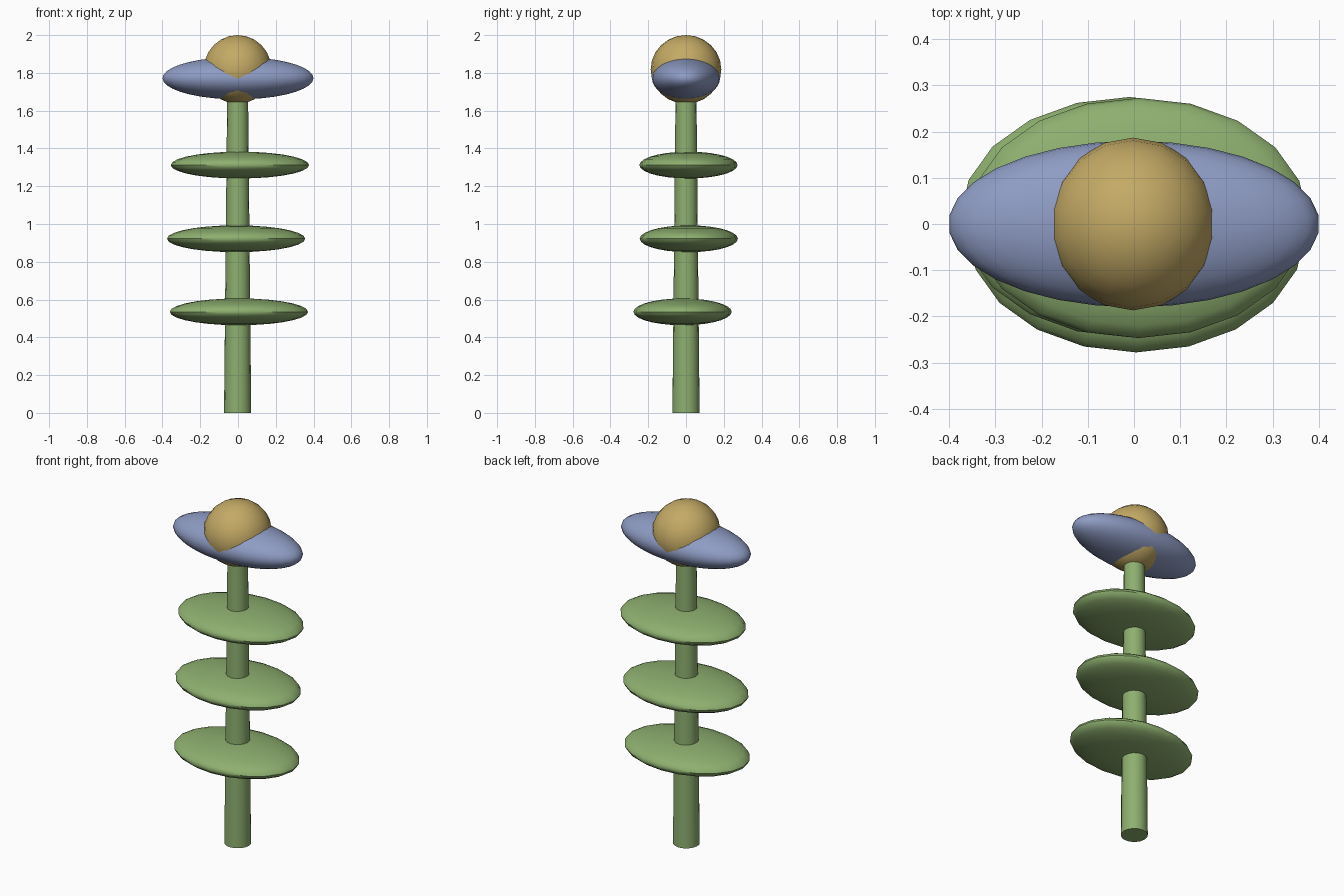
import bpy

if "Cube" in bpy.data.objects:
    bpy.data.objects.remove(bpy.data.objects["Cube"])


def material(name, rgb):
    m = bpy.data.materials.new(name)
    m.diffuse_color = (*rgb, 1)
    m.use_nodes = True
    m.node_tree.nodes["Principled BSDF"].inputs["Base Color"].default_value = m.diffuse_color
    return m


GREEN = material("leaf_green", (0.27, 0.43, 0.16))
BLUE = material("petal_blue", (0.27, 0.33, 0.55))
GOLD = material("centre_gold", (0.55, 0.40, 0.13))


def finish(name, mat):
    ob = bpy.context.object
    ob.name = name
    ob.data.materials.append(mat)
    bpy.ops.object.shade_smooth_by_angle(angle=0.8)
    return ob


def ellipsoid(name, centre, radii, mat, segments, rings):
    bpy.ops.mesh.primitive_uv_sphere_add(
        segments=segments, ring_count=rings, radius=1, location=centre)
    bpy.context.object.scale = radii
    bpy.ops.object.transform_apply(location=False, rotation=False, scale=True)
    return finish(name, mat)


# Tapered stem
bpy.ops.mesh.primitive_cone_add(vertices=16, radius1=0.072, radius2=0.055,
                                depth=1.72, location=(-0.002, 0, 0.86))
finish("stem", GREEN)

# Flat leaf discs, each nudged a little off the stem axis
leaves = [(0.005, -0.018, 0.535), (-0.01, 0.015, 0.922), (0.01, 0.013, 1.312)]
for i, centre in enumerate(leaves):
    ellipsoid(f"leaf_{i + 1}", centre, (0.366, 0.26, 0.071), GREEN, 20, 14)

# Merged petals: one long ellipsoid across the flower
ellipsoid("petals", (0, 0, 1.772), (0.402, 0.18, 0.112), BLUE, 30, 18)

# Flower centre
ellipsoid("flower_centre", (-0.002, 0, 1.818), (0.182, 0.187, 0.182), GOLD, 18, 12)
